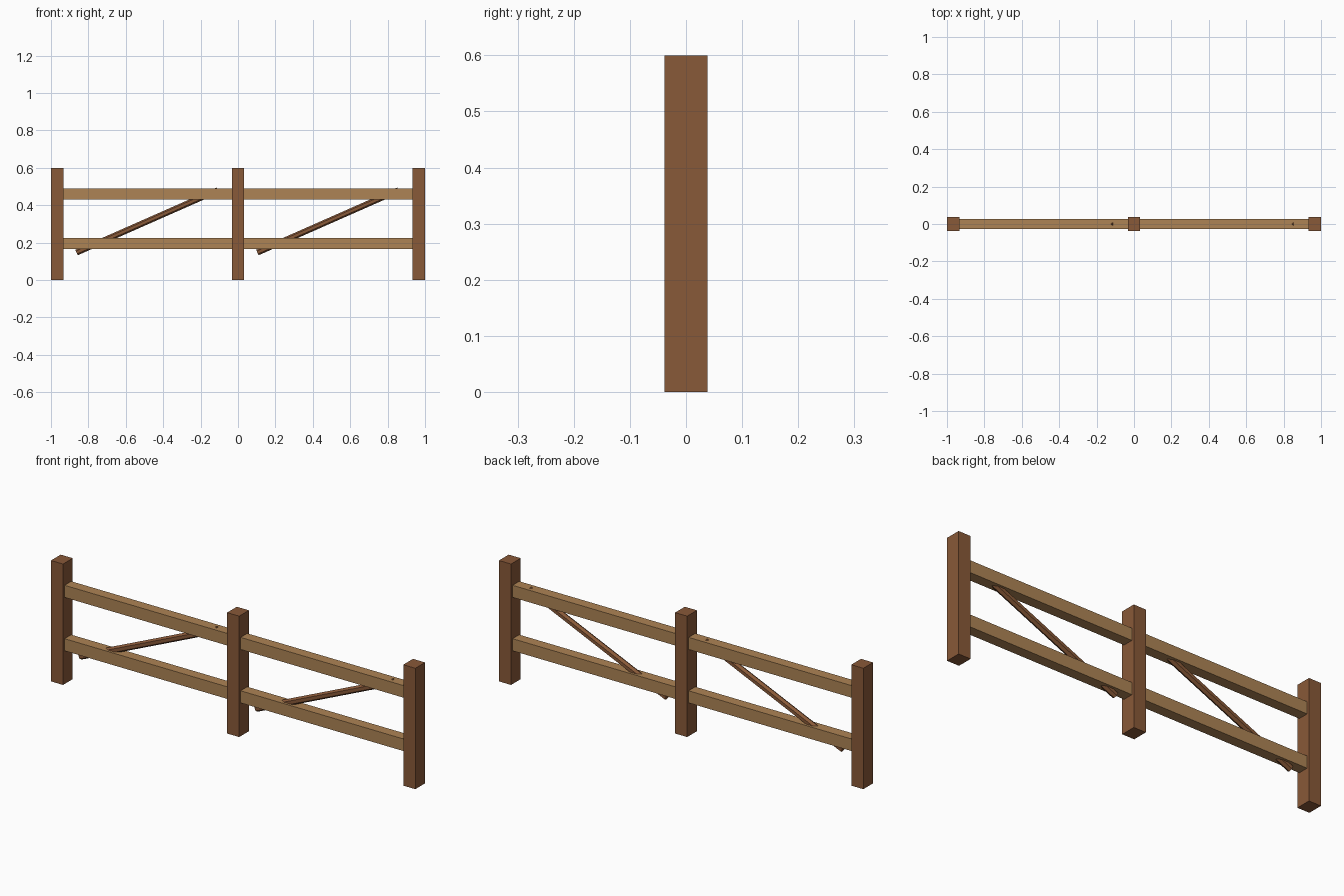
import bpy, math
from mathutils import Vector

old = bpy.data.objects.get("Cube")
if old:
    bpy.data.objects.remove(old, do_unlink=True)


def material(name, color):
    m = bpy.data.materials.new(name)
    m.use_nodes = True
    m.diffuse_color = (*color, 1)
    m.node_tree.nodes["Principled BSDF"].inputs["Base Color"].default_value = (*color, 1)
    return m


post_wood = material("dark post wood", (0.25, 0.10, 0.04))
rail_wood = material("light rail wood", (0.42, 0.23, 0.09))


def beam(name, center, size, mat):
    bpy.ops.mesh.primitive_cube_add(size=1, location=center)
    ob = bpy.context.object
    ob.name = name
    ob.scale = size
    ob.data.materials.append(mat)


def pole(name, start, end, radius, mat):
    start, end = Vector(start), Vector(end)
    axis = end - start
    bpy.ops.mesh.primitive_cylinder_add(vertices=6, radius=radius, depth=axis.length,
                                        location=(start + end) / 2)
    ob = bpy.context.object
    ob.name = name
    # one ridge of the hexagon faces up
    ob.rotation_euler = (0, math.atan2(axis.x, axis.z), math.radians(0))
    for v in ob.data.vertices:
        v.co.x, v.co.y = v.co.y, -v.co.x
    ob.data.materials.append(mat)


SPACING = 0.967

# Posts
for label, x in (("right", -SPACING), ("middle", 0), ("left", SPACING)):
    beam(label + "_post", (x, 0, 0.3), (0.066, 0.076, 0.6), post_wood)

# Rails and diagonal brace in each bay
for label, x in (("right", -SPACING / 2), ("left", SPACING / 2)):
    for level, z in (("lower", 0.195), ("upper", 0.46)):
        beam(f"{label}_{level}_rail", (x, 0, z), (SPACING - 0.06, 0.052, 0.06), rail_wood)
    pole(label + "_brace", (x - 0.38, 0, 0.147), (x + 0.375, 0, 0.48), 0.016, post_wood)
